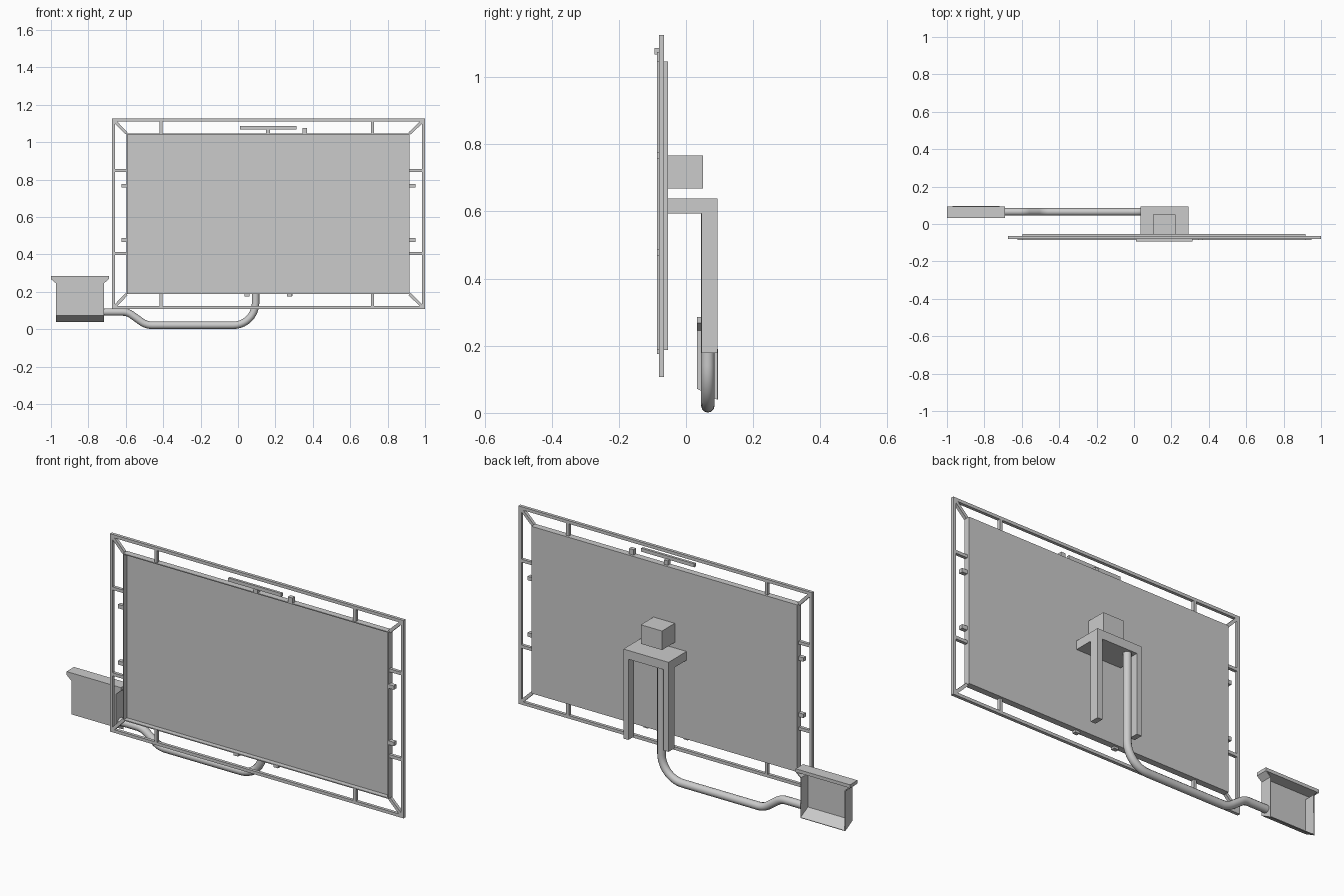
import bpy
import bmesh
import math
from mathutils import Vector

if "Cube" in bpy.data.objects:
    bpy.data.objects.remove(bpy.data.objects["Cube"], do_unlink=True)

GREY = (0.6, 0.6, 0.6, 1)
grey = bpy.data.materials.new("plain grey")
grey.use_nodes = True
grey.diffuse_color = GREY
grey.node_tree.nodes["Principled BSDF"].inputs["Base Color"].default_value = GREY


def finish(name, bm):
    bmesh.ops.recalc_face_normals(bm, faces=bm.faces)
    mesh = bpy.data.meshes.new(name)
    bm.to_mesh(mesh)
    bm.free()
    mesh.materials.append(grey)
    obj = bpy.data.objects.new(name, mesh)
    bpy.context.collection.objects.link(obj)
    return obj


def box(name, xs, ys, zs):
    """Box from its lower and upper limit on each axis."""
    bm = bmesh.new()
    bmesh.ops.create_cube(bm, size=1)
    for v in bm.verts:
        v.co = [lim[0] if c < 0 else lim[1] for c, lim in zip(v.co, (xs, ys, zs))]
    return finish(name, bm)


def bar(name, a, b, width, ys):
    """Straight bar in the xz plane from a to b."""
    a, b = Vector(a), Vector(b)
    side = (b - a).normalized().orthogonal() * width / 2
    bm = bmesh.new()
    face = bm.faces.new([bm.verts.new((p.x, ys[0], p.y))
                         for p in (a - side, b - side, b + side, a + side)])
    new = bmesh.ops.extrude_face_region(bm, geom=[face])["geom"]
    bmesh.ops.translate(bm, vec=(0, ys[1] - ys[0], 0),
                        verts=[g for g in new if isinstance(g, bmesh.types.BMVert)])
    return finish(name, bm)


# Screen: shallow tray open to the front, with a very thin rim
L, R, B, T = -0.596, 0.918, 0.187, 1.047
FRONT, BACK, RIM = -0.086, -0.053, 0.005
box("screen_panel", (L, R), (-0.06, BACK), (B, T))
for side, x in (("right", L), ("left", R - RIM)):
    box("screen_rim_" + side, (x, x + RIM), (FRONT, -0.06), (B, T))
for side, z in (("bottom", B), ("top", T - RIM)):
    box("screen_rim_" + side, (L + RIM, R - RIM), (FRONT, -0.06), (z, z + RIM))

# Outer guard frame
FL, FR, FB, FT, W = -0.673, 1.0, 0.107, 1.126, 0.016
FY = (-0.081, -0.065)
for side, z in (("bottom", FB), ("top", FT - W)):
    box("frame_" + side, (FL, FR), FY, (z, z + W))
for side, x in (("right", FL), ("left", FR - W)):
    box("frame_" + side, (x, x + W), FY, (FB + W, FT - W))

# Struts tying the frame to the screen, and diagonals in the corners
for x in (-0.412, 0.72):
    box("strut_bottom", (x - W / 2, x + W / 2), FY, (FB + W, B))
    box("strut_top", (x - W / 2, x + W / 2), FY, (T, FT - W))
for z in (0.406, 0.848):
    box("strut_right", (FL + W, L), FY, (z - W / 2, z + W / 2))
    box("strut_left", (R, FR - W), FY, (z - W / 2, z + W / 2))
for fx, px in ((FL + W / 2, L), (FR - W / 2, R)):
    for fz, pz in ((FB + W / 2, B), (FT - W / 2, T)):
        bar("corner_brace", (fx, fz), (px, pz), 0.016, FY)

# Small knobs round the screen edge
KY = (FRONT, -0.065)
for z in (0.477, 0.767):
    box("knob_right", (L - 0.027, L), KY, (z - 0.01, z + 0.01))
    box("knob_left", (R, R + 0.03), KY, (z - 0.01, z + 0.01))
for x in (0.048, 0.275):
    box("knob_bottom", (x - 0.013, x + 0.013), KY, (B - 0.011, B))
box("knob_top", (0.344, 0.37), KY, (T, 1.075))

# Sensor bar above the screen
box("sensor_bar", (0.01, 0.312), (-0.094, -0.081), (1.068, 1.086))
box("sensor_post", (0.149, 0.171), KY, (T, 1.07))

# Rear block and two-legged bracket
box("rear_block", (0.101, 0.222), (BACK, 0.051), (0.668, 0.766))
box("bracket_shelf", (0.034, 0.291), (BACK, 0.094), (0.594, 0.639))
for x in (0.034, 0.263):
    box("bracket_leg", (x, x + 0.028), (0.046, 0.094), (0.178, 0.594))


def fillet(points, radii, steps=10):
    """Round the inner corners of a path with arcs."""
    pts = [Vector(p) for p in points]
    out = [pts[0]]
    for i, r in enumerate(radii, 1):
        p = pts[i]
        u, v = (pts[i - 1] - p).normalized(), (pts[i + 1] - p).normalized()
        half = u.angle(v) / 2
        centre = p + (u + v).normalized() * r / math.sin(half)
        start = (p + u * r / math.tan(half) - centre).normalized()
        end = (p + v * r / math.tan(half) - centre).normalized()
        out += [centre + start.slerp(end, k / steps) * r for k in range(steps + 1)]
    return out + [pts[-1]]


# Cable pipe from the bracket down and across to the holder
PY = 0.065
path = fillet([(0.094, PY, 0.6), (0.094, PY, 0.021), (-0.49, PY, 0.021),
               (-0.59, PY, 0.092), (-0.72, PY, 0.092)], (0.12, 0.1, 0.08))
curve = bpy.data.curves.new("cable_pipe", "CURVE")
curve.dimensions = "3D"
curve.bevel_depth = 0.02
curve.bevel_resolution = 4
curve.use_fill_caps = True
spline = curve.splines.new("POLY")
spline.points.add(len(path) - 1)
for point, co in zip(spline.points, path):
    point.co = (*co, 1)
curve.materials.append(grey)
pipe = bpy.data.objects.new("cable_pipe", curve)
bpy.context.collection.objects.link(pipe)
bpy.ops.object.select_all(action="DESELECT")
pipe.select_set(True)
bpy.context.view_layer.objects.active = pipe
bpy.ops.object.convert(target="MESH")
bpy.ops.object.shade_smooth_by_angle(angle=math.radians(40))

# Holder: thin-walled, flared at the top, sloped floor, open to the back
half_outline = [(0.128, 0), (0.128, 0.245), (0.155, 0.268), (0.155, 0.285)]
outline = half_outline + [(-x, z) for x, z in reversed(half_outline)]
CX = -0.845
bm = bmesh.new()
front = [bm.verts.new((CX + x, 0.033, z or 0.072)) for x, z in outline]
rear = [bm.verts.new((CX + x, 0.094, z or 0.039)) for x, z in outline]
bm.faces.new(front)
for i in range(len(front)):
    bm.faces.new((front[i - 1], front[i], rear[i], rear[i - 1]))
holder = finish("holder", bm)
# Closed lid keeps the flare's upper lip solid
box("holder_lid", (CX - 0.154, CX + 0.154), (0.035, 0.094), (0.268, 0.284))
wall = holder.modifiers.new("wall", "SOLIDIFY")
wall.thickness = 0.005
# Walls grow inward whichever way the open shell was oriented
wall.offset = -1 if holder.data.polygons[0].normal.y < 0 else 1
